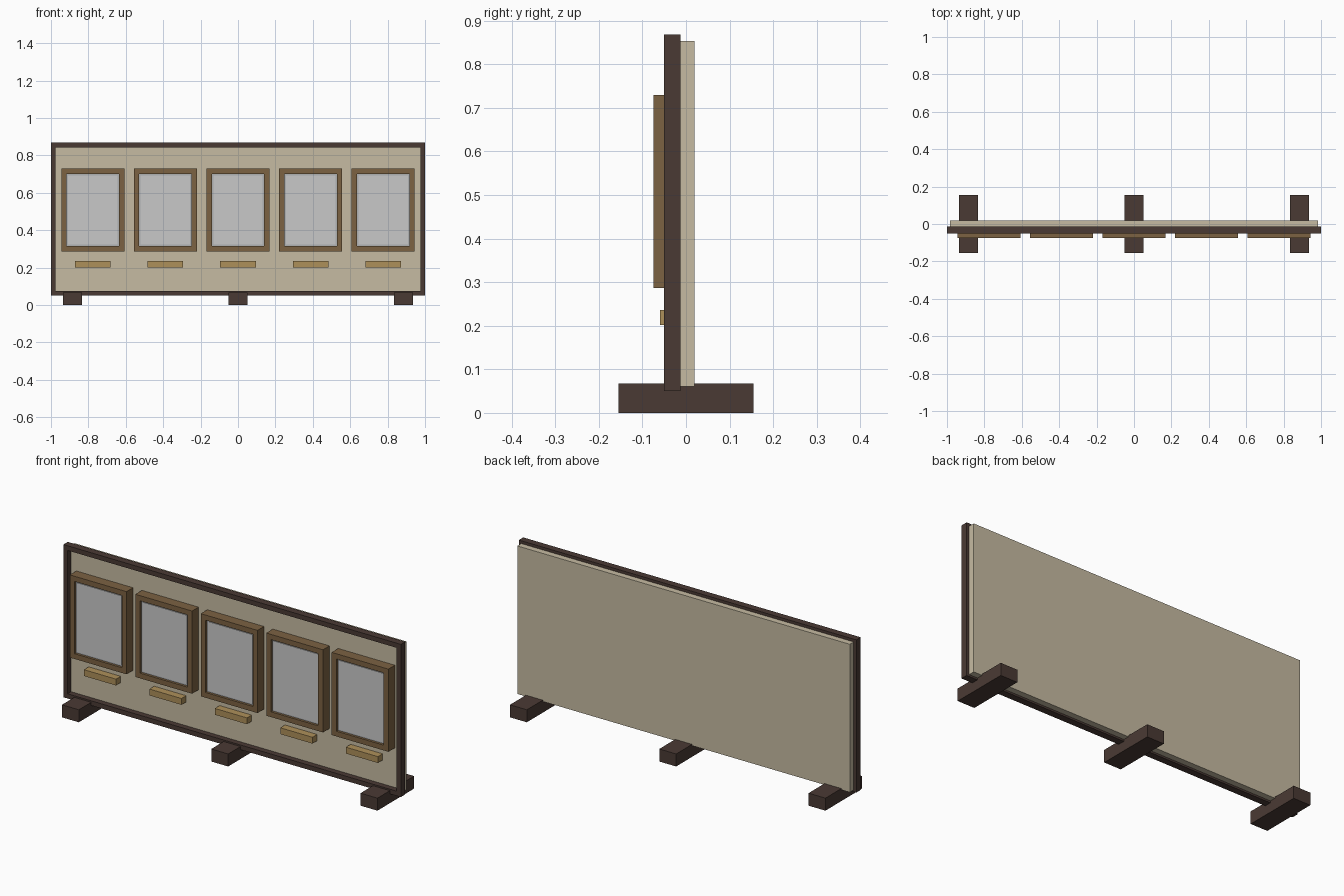
import bpy
import bmesh
from mathutils import Matrix, Vector

default = bpy.data.objects.get("Cube")
if default:
    bpy.data.objects.remove(default, do_unlink=True)


def material(name, rgb):
    """Flat material from display-space 0-255 values."""
    lin = [((c / 255 + 0.055) / 1.055) ** 2.4 for c in rgb]
    mat = bpy.data.materials.new(name)
    mat.use_nodes = True
    mat.diffuse_color = (*lin, 1)
    mat.node_tree.nodes["Principled BSDF"].inputs["Base Color"].default_value = (*lin, 1)
    return mat


dark_wood = material("dark wood", (74, 58, 52))
brown_wood = material("brown wood", (124, 98, 66))
cream = material("cream board", (198, 187, 162))
brass = material("brass", (174, 144, 90))
grey = material("pale grey", (201, 201, 201))
edge_grey = material("edge grey", (176, 178, 180))


def finish(bm, name, mat):
    bmesh.ops.recalc_face_normals(bm, faces=bm.faces)
    mesh = bpy.data.meshes.new(name)
    bm.to_mesh(mesh)
    bm.free()
    mesh.materials.append(mat)
    obj = bpy.data.objects.new(name, mesh)
    bpy.context.collection.objects.link(obj)
    return obj


def box(name, mat, x, y, z):
    """Box between (low, high) pairs on each axis."""
    bm = bmesh.new()
    size = [b - a for a, b in (x, y, z)]
    mid = Vector([(a + b) / 2 for a, b in (x, y, z)])
    bmesh.ops.create_cube(bm, size=1, matrix=Matrix.Translation(mid) @ Matrix.Diagonal((*size, 1)))
    return finish(bm, name, mat)


def frame(name, mat, x, y, z, border):
    """Rectangular ring with an open middle, facing along y."""
    bm = bmesh.new()
    loops = []
    for depth in y:
        for inset in (0, border):
            x0, x1, z0, z1 = x[0] + inset, x[1] - inset, z[0] + inset, z[1] - inset
            corners = ((x0, z0), (x1, z0), (x1, z1), (x0, z1))
            loops.append([bm.verts.new((cx, depth, cz)) for cx, cz in corners])
    outer_front, inner_front, outer_back, inner_back = loops
    for a, b in ((outer_front, inner_front), (outer_back, inner_back),
                 (outer_front, outer_back), (inner_front, inner_back)):
        for i in range(4):
            j = (i + 1) % 4
            bm.faces.new((a[i], a[j], b[j], b[i]))
    return finish(bm, name, mat)


# Board and its surrounding frame
box("display_board", cream, (-0.985, 0.985), (-0.02, 0.02), (0.06, 0.853))
frame("board_frame", dark_wood, (-1, 1), (-0.05, -0.013), (0.05, 0.868), 0.025)

# Floor feet
for side, x in (("right", -0.885), ("middle", 0), ("left", 0.885)):
    box(f"{side}_foot", dark_wood, (x - 0.05, x + 0.05), (-0.155, 0.155), (0, 0.067))

# Row of framed pictures, each with a plaque below
for n in range(5):
    x = (n - 2) * 0.388
    frame(f"picture_frame_{n + 1}", brown_wood, (x - 0.168, x + 0.168),
          (-0.075, -0.018), (0.287, 0.73), 0.028)
    box(f"picture_backing_{n + 1}", edge_grey, (x - 0.142, x + 0.142),
        (-0.062, -0.018), (0.313, 0.704))
    box(f"picture_{n + 1}", grey, (x - 0.132, x + 0.132), (-0.066, -0.061), (0.323, 0.694))
    box(f"plaque_{n + 1}", brass, (x - 0.095, x + 0.095), (-0.06, -0.018), (0.202, 0.236))
